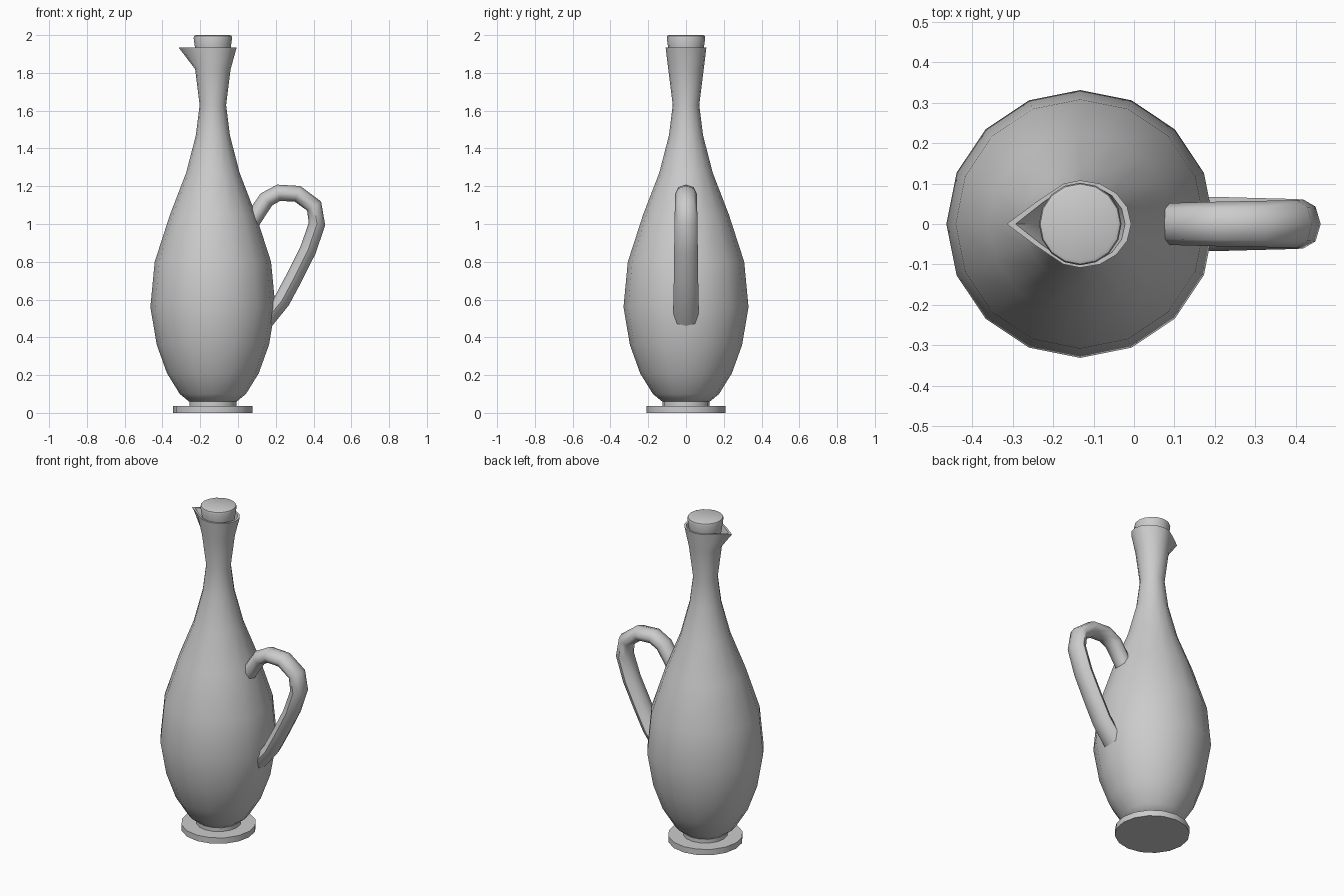
import bpy, bmesh, math
from mathutils import Vector

if "Cube" in bpy.data.objects:
    bpy.data.objects.remove(bpy.data.objects["Cube"])

CX = -0.133   # axis of the bottle
N = 16


def loft(name, rings, angle=45):
    """Skin a list of equally long point rings and cap both ends."""
    bm = bmesh.new()
    loops = [[bm.verts.new(p) for p in ring] for ring in rings]
    n = len(loops[0])
    for a, b in zip(loops, loops[1:]):
        for i in range(n):
            j = (i + 1) % n
            bm.faces.new((a[i], a[j], b[j], b[i]))
    bm.faces.new(loops[0][::-1])
    bm.faces.new(loops[-1])
    bmesh.ops.recalc_face_normals(bm, faces=bm.faces)
    mesh = bpy.data.meshes.new(name)
    bm.to_mesh(mesh)
    bm.free()
    ob = bpy.data.objects.new(name, mesh)
    bpy.context.collection.objects.link(ob)
    bpy.context.view_layer.objects.active = ob
    ob.select_set(True)
    bpy.ops.object.shade_smooth_by_angle(angle=math.radians(angle))
    ob.select_set(False)
    return ob


def ring(r, z, n=N):
    return [(CX + r * math.cos(2 * math.pi * i / n),
             r * math.sin(2 * math.pi * i / n), z) for i in range(n)]


def spout_ring(back, side, tip, z):
    """Rim ring: rounded at the back, drawn to a pointed lip at -x."""
    pts = []
    for i in range(N):
        a = 2 * math.pi * i / N
        c, s = math.cos(a), math.sin(a)
        x, y = c * (back if c > 0 else side), s * side
        if c < -0.5:                      # straight flanks to the tip
            t = (-c - 0.5) / 0.5
            x = -(0.5 * side + t * (tip - 0.5 * side))
            y = math.copysign(0.88 * side * (1 - t), s)
        pts.append((CX + x, y, z))
    return pts


# Foot disc and its short collar
loft("foot", [ring(0.21, 0), ring(0.21, 0.036)])
loft("foot_collar", [ring(0.125, 0.03), ring(0.125, 0.075)])

# Body and neck, ending in the pouring lip and a hollow mouth
profile = [(0.12, 0.055), (0.175, 0.10), (0.243, 0.21), (0.297, 0.36),
           (0.331, 0.56), (0.308, 0.80), (0.227, 1.05), (0.142, 1.27),
           (0.09, 1.47), (0.07, 1.63), (0.094, 1.82)]
rings = [ring(r, z) for r, z in profile]
rings += [spout_ring(0.126, 0.108, 0.182, 1.935),
          spout_ring(0.111, 0.099, 0.160, 1.935),
          ring(0.078, 1.82), ring(0.058, 1.65)]
loft("bottle_body", rings)

# Stopper in the mouth
loft("stopper", [ring(0.08, 1.85), ring(0.094, 1.93), ring(0.102, 1.985),
                 ring(0.099, 1.996), ring(0.09, 2.0)], 50)

# Handle: octagonal tube along a curved path, wider towards the bottom
path = [(0.04, 0.96), (0.09, 1.04), (0.15, 1.13), (0.215, 1.165),
        (0.315, 1.16), (0.403, 1.095), (0.418, 1.0), (0.37, 0.86),
        (0.297, 0.715), (0.233, 0.595), (0.14, 0.48)]
pts = [Vector((x, 0, z)) for x, z in path]
tube = []
for k, p in enumerate(pts):
    d = (pts[min(k + 1, len(pts) - 1)] - pts[max(k - 1, 0)]).normalized()
    normal = Vector((-d.z, 0, d.x))
    width = 0.05 + 0.018 * k / (len(pts) - 1)
    tube.append([p + normal * 0.044 * math.cos(math.pi * i / 4)
                 + Vector((0, width * math.sin(math.pi * i / 4), 0))
                 for i in range(8)])
loft("handle", tube, 60)
